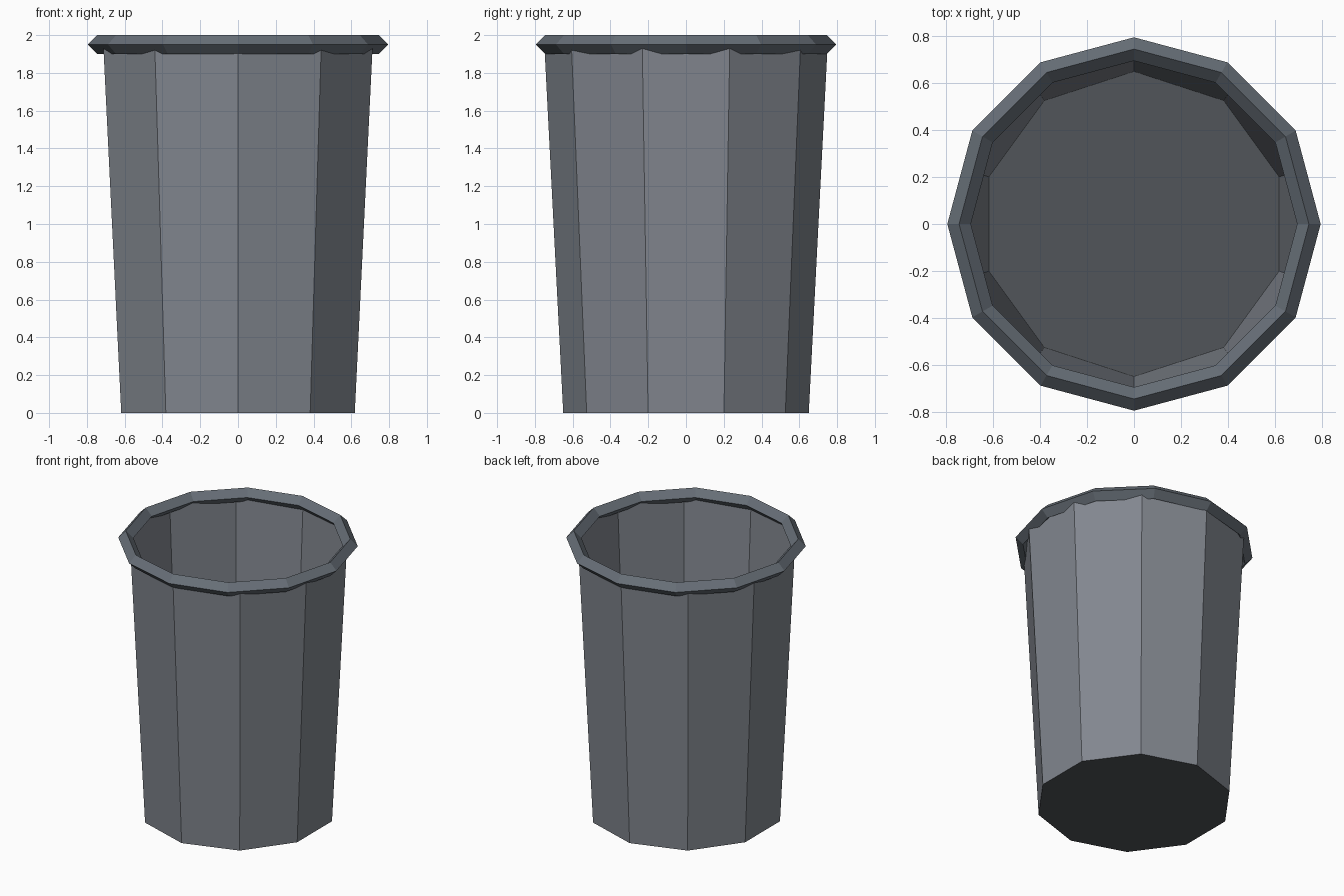
import bpy, bmesh
from math import sin, cos, pi

if "Cube" in bpy.data.objects:
    bpy.data.objects.remove(bpy.data.objects["Cube"])


def make_material(name, color):
    mat = bpy.data.materials.new(name)
    mat.diffuse_color = (*color, 1.0)
    mat.use_nodes = True
    mat.node_tree.nodes["Principled BSDF"].inputs["Base Color"].default_value = mat.diffuse_color
    return mat


wall_grey = make_material("wall_grey", (0.223, 0.242, 0.275))
floor_grey = make_material("floor_grey", (0.083, 0.090, 0.100))
rim_grey = make_material("rim_grey", (0.135, 0.158, 0.185))


def make_object(name, bm, materials):
    bmesh.ops.recalc_face_normals(bm, faces=bm.faces)
    mesh = bpy.data.meshes.new(name)
    bm.to_mesh(mesh)
    bm.free()
    for mat in materials:
        mesh.materials.append(mat)
    obj = bpy.data.objects.new(name, mesh)
    bpy.context.collection.objects.link(obj)
    return obj


def ring(bm, sides, radius, z, start=0.0):
    return [bm.verts.new((radius * cos(start + 2 * pi * i / sides),
                          radius * sin(start + 2 * pi * i / sides), z))
            for i in range(sides)]


def bridge(bm, a, b):
    n = len(a)
    for i in range(n):
        j = (i + 1) % n
        bm.faces.new((a[i], a[j], b[j], b[i]))


# Open ten-sided tapered bin with a closed, darker floor
bm = bmesh.new()
bottom = ring(bm, 10, 0.65, 0.0, pi / 2)
top = ring(bm, 10, 0.75, 1.95, pi / 2)
bm.faces.new(bottom[::-1]).material_index = 1
bridge(bm, bottom, top)
bin_body = make_object("bin_body", bm, [wall_grey, floor_grey])
# The shell is open, so make sure its faces point outward
if bin_body.data.polygons[0].normal.z > 0:
    bin_body.data.flip_normals()

# Twelve-sided rim with a diamond cross-section
bm = bmesh.new()
profile = [(0.795, 1.95), (0.745, 2.0), (0.695, 1.95), (0.745, 1.9)]
rings = [ring(bm, 12, r, z) for r, z in profile]
for k in range(4):
    bridge(bm, rings[k], rings[(k + 1) % 4])
make_object("rim", bm, [rim_grey])
